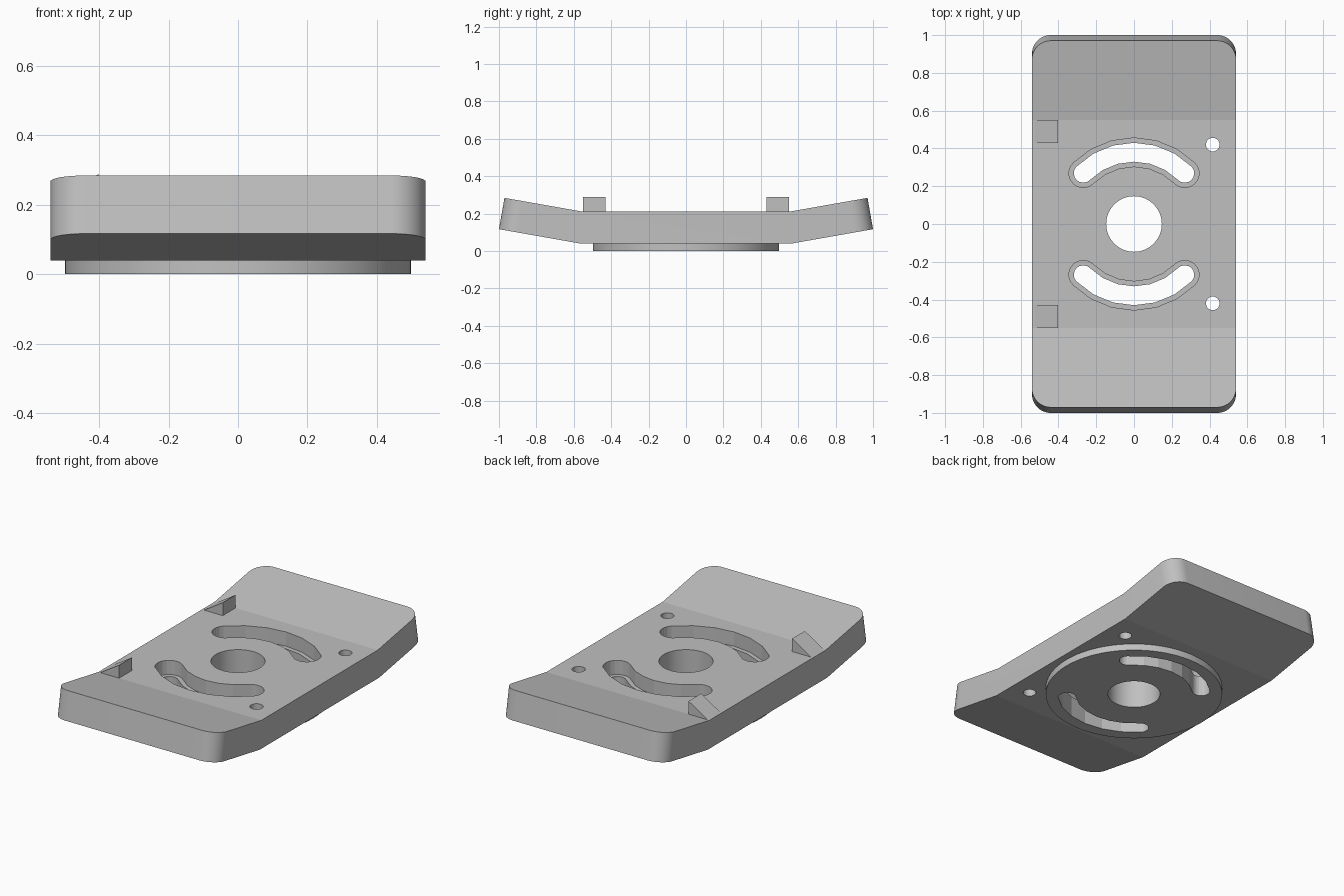
import bpy
import bmesh
from math import sin, cos, tan, pi, radians

if "Cube" in bpy.data.objects:
    bpy.data.objects.remove(bpy.data.objects["Cube"])

# Single grey material
grey = bpy.data.materials.new("plain grey")
grey.use_nodes = True
colour = (0.53, 0.53, 0.53, 1)
grey.diffuse_color = colour
grey.node_tree.nodes["Principled BSDF"].inputs["Base Color"].default_value = colour

HALF_W, TOP, UNDER, DISC_R = 0.54, 0.21, 0.04, 0.498
THICK = TOP - UNDER
TILT = radians(10)


def prism(name, outline, place, low, high, bevel_end=0):
    """Extrude a 2D outline from low to high; place maps (u, v, w) to xyz."""
    bm = bmesh.new()
    rings = [[bm.verts.new(place(u, v, w)) for u, v in outline] for w in (low, high)]
    bm.faces.new(rings[0])
    bm.faces.new(rings[1])
    n = len(outline)
    for i in range(n):
        j = (i + 1) % n
        bm.faces.new((rings[0][i], rings[0][j], rings[1][j], rings[1][i]))
    if bevel_end:
        corners = [e for e in bm.edges
                   if all(abs(v.co.y) > 0.9 for v in e.verts)
                   and e.verts[0].co.x == e.verts[1].co.x]
        bmesh.ops.bevel(bm, geom=corners, offset=bevel_end, segments=12,
                        profile=0.5, affect='EDGES')
    bmesh.ops.recalc_face_normals(bm, faces=bm.faces)
    mesh = bpy.data.meshes.new(name)
    bm.to_mesh(mesh)
    bm.free()
    mesh.materials.append(grey)
    obj = bpy.data.objects.new(name, mesh)
    bpy.context.collection.objects.link(obj)
    return obj


def upright(u, v, w):
    return (u, v, w)


def across(u, v, w):
    return (w, u, v)


def sideways(u, v, w):
    return (u, w, v)


def arc(cx, cy, r, start, end, steps):
    return [(cx + r * cos(radians(start + (end - start) * i / steps)),
             cy + r * sin(radians(start + (end - start) * i / steps)))
            for i in range(steps + 1)]


def circle(cx, cy, r, steps):
    return arc(cx, cy, r, 0, 360, steps)[:-1]


def slot(half, side):
    """Curved slot with round ends, spanning a quarter turn."""
    mid, c = 0.38, 0.38 * cos(pi / 4)
    pts = arc(0, 0, mid + half, 45, 135, 6)
    pts += arc(-c, c, half, 135, 315, 10)[1:-1]
    pts += arc(0, 0, mid - half, 135, 45, 6)
    pts += arc(c, c, half, 225, 405, 10)[1:-1]
    return [(x, y * side) for x, y in pts]


def combine(target, tool, operation):
    mod = target.modifiers.new(operation.title(), 'BOOLEAN')
    mod.operation = operation
    mod.solver = 'EXACT'
    mod.object = tool
    bpy.ops.object.select_all(action='DESELECT')
    bpy.context.view_layer.objects.active = target
    target.select_set(True)
    bpy.ops.object.modifier_apply(modifier=mod.name)
    bpy.data.objects.remove(tool)


# Plate with both ends bent upward and rounded corners
bend = 0.55
end = 1 - THICK * sin(TILT)
low_bend = bend + THICK * tan(TILT / 2)
rise = (end - bend) * tan(TILT)
half = [(bend, TOP), (end, TOP + rise),
        (1, TOP + rise - THICK * cos(TILT)), (low_bend, UNDER)]
profile = half + [(-y, z) for y, z in reversed(half)]
plate = prism("bent_plate", profile, across, -HALF_W, HALF_W, bevel_end=0.1)

# Round boss underneath
combine(plate, prism("boss", circle(0, 0, DISC_R, 72), upright, 0, 0.1), 'UNION')

# Centre bore, stepped curved slots and small side holes
cuts = [(circle(0, 0, 0.147, 64), -0.1)]
for side in (1, -1):
    cuts += [(slot(0.05, side), -0.1), (slot(0.076, side), 0.125),
             (circle(0.417, 0.42 * side, 0.036, 32), -0.1)]
for outline, depth in cuts:
    combine(plate, prism("cutter", outline, upright, depth, 0.5), 'DIFFERENCE')

# Wedge stops along the right edge
wedge = [(-0.527, TOP - 0.005), (-0.402, TOP - 0.005), (-0.402, 0.288), (-0.527, TOP)]
for label, lo, hi in (("front", -0.55, -0.43), ("back", 0.43, 0.55)):
    prism(label + "_wedge_stop", wedge, sideways, lo, hi)

# Smooth the round walls, keep the bends crisp
bpy.ops.object.select_all(action='DESELECT')
plate.select_set(True)
bpy.context.view_layer.objects.active = plate
bpy.ops.object.shade_smooth_by_angle(angle=radians(9))
